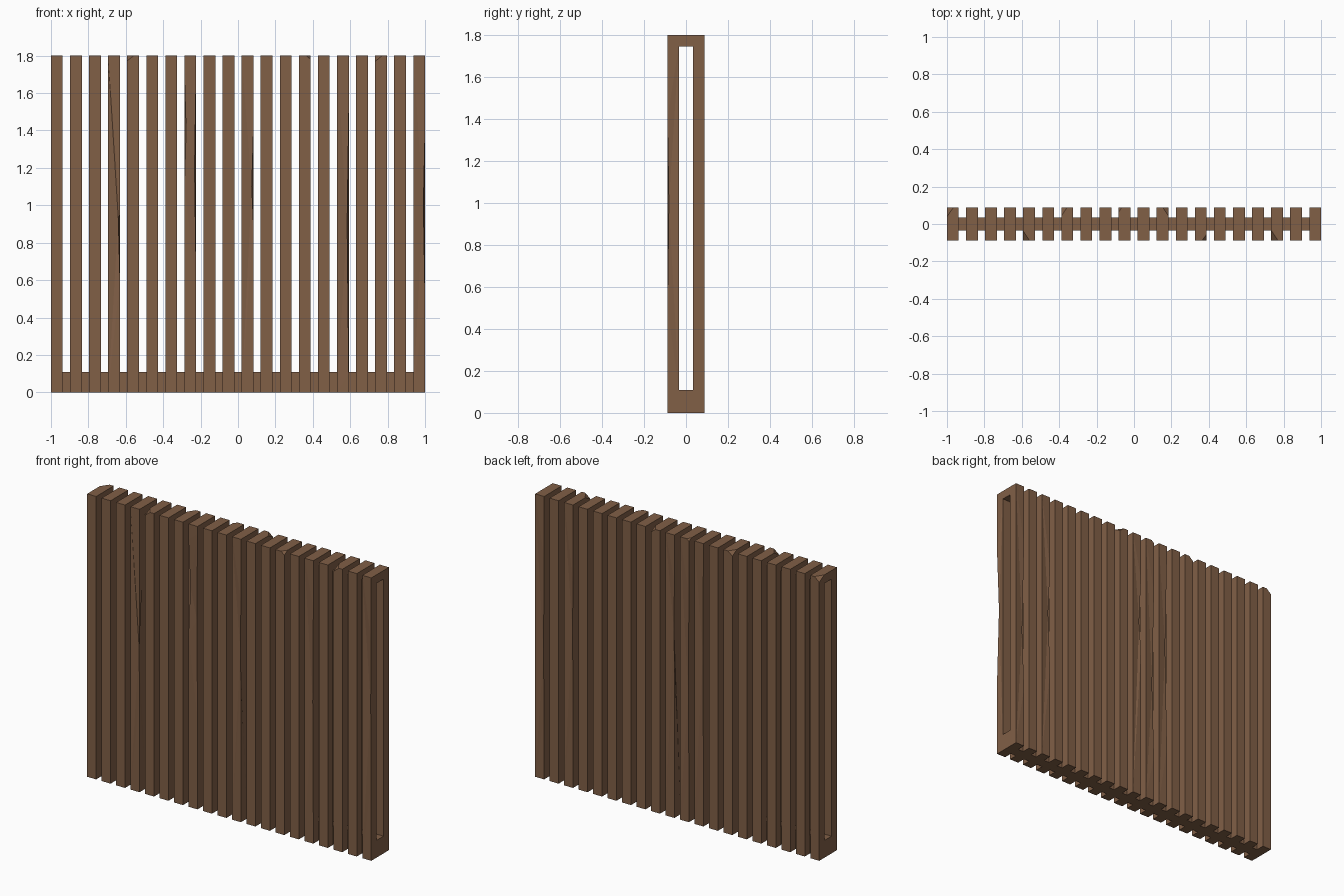
import bpy, bmesh
from mathutils import Vector

if "Cube" in bpy.data.objects:
    bpy.data.objects.remove(bpy.data.objects["Cube"])

COUNT, W, H, D = 20, 0.063, 1.8, 0.0885      # slats, slat width, height, half depth
PITCH = (2 - W) / (COUNT - 1)
HOLE, LOW, HIGH = 0.034, 0.11, 1.745         # half width, bottom and top of the slot

wood = bpy.data.materials.new("brown wood")
wood.diffuse_color = (0.22, 0.115, 0.062, 1)
wood.use_nodes = True
wood.node_tree.nodes["Principled BSDF"].inputs["Base Color"].default_value = wood.diffuse_color

# broken top corners: slat -> (x side, y side, size)
CHIPS = {0: (-1, 1, 1.0), 4: (-1, -1, 1.0), 6: (-1, 1, 0.9), 9: (-1, 1, 0.5),
         11: (1, 1, 0.9), 13: (1, -1, 0.7), 17: (-1, -1, 1.1)}
# worn long edges: slat -> list of (x side, y side, z start, z deepest, z end)
WEAR = {3: [(1, -1, 0.6, 0.93, 0.95)], 7: [(1, -1, 0.58, 1.2, 1.75), (-1, -1, 1.1, 1.4, 1.7)],
        8: [(-1, 1, 0.4, 1.1, 1.75)], 9: [(-1, 1, 0.3, 0.8, 1.45)],
        10: [(1, -1, 0.9, 1.1, 1.4), (-1, 1, 1.0, 1.2, 1.5)], 15: [(1, -1, 0.1, 0.9, 1.5)],
        17: [(-1, 1, 0.6, 1.0, 1.3)], 19: [(-1, 1, 0.4, 0.8, 1.4), (1, -1, 0.5, 1.0, 1.4)]}


def finish(bm, name, x):
    bmesh.ops.recalc_face_normals(bm, faces=bm.faces)
    me = bpy.data.meshes.new(name)
    bm.to_mesh(me)
    bm.free()
    me.materials.append(wood)
    ob = bpy.data.objects.new(name, me)
    ob.location.x = x
    bpy.context.collection.objects.link(ob)


def wear_edge(bm, sx, sy, z0, zm, z1):
    """Split one long outer edge and push its middle point inwards."""
    x, y = sx * W / 2, sy * D
    edge = next(e for e in bm.edges if all(
        abs(v.co.x - x) < 1e-4 and abs(v.co.y - y) < 1e-4 for v in e.verts))
    low = min(edge.verts, key=lambda v: v.co.z)
    for z in (z0, zm, z1):
        a, b = low.co.z, edge.other_vert(low).co.z
        new = bmesh.utils.edge_split(edge, low, (z - a) / (b - a))[1]
        if z == zm:
            mid = new
        low = new
        edge = max(new.link_edges, key=lambda e: sum(v.co.z for v in e.verts))
    mid.co.x -= sx * 0.009
    mid.co.y -= sy * 0.007


def chip_corner(bm, sx, sy, s):
    """Slice off one top corner with a slanted plane."""
    dx, dy, dz = 0.034 * s, 0.05 * s, 0.028 * s
    r = bmesh.ops.bisect_plane(
        bm, geom=bm.verts[:] + bm.edges[:] + bm.faces[:],
        plane_co=(sx * (W / 2 - dx), sy * D, H),
        plane_no=Vector((sx / dx, sy / dy, 1 / dz)).normalized(), clear_outer=True)
    edges = [e for e in r["geom_cut"] if isinstance(e, bmesh.types.BMEdge)]
    bmesh.ops.edgeloop_fill(bm, edges=edges)


# slats: upright loops with a tall slot through them
for i in range(COUNT):
    bm = bmesh.new()
    outer = [(-D, 0), (D, 0), (D, H), (-D, H)]
    inner = [(-HOLE, LOW), (HOLE, LOW), (HOLE, HIGH), (-HOLE, HIGH)]
    ring = {(k, s): [bm.verts.new((s * W / 2, y, z)) for y, z in pts]
            for k, pts in enumerate((outer, inner)) for s in (-1, 1)}
    for j in range(4):
        n = (j + 1) % 4
        for p, q in (((0, -1), (0, 1)), ((1, -1), (1, 1)),
                     ((0, -1), (1, -1)), ((0, 1), (1, 1))):
            bm.faces.new((ring[p][j], ring[p][n], ring[q][n], ring[q][j]))
    bmesh.ops.recalc_face_normals(bm, faces=bm.faces)
    for w in WEAR.get(i, []):
        wear_edge(bm, *w)
    if i in CHIPS:
        chip_corner(bm, *CHIPS[i])
    bmesh.ops.triangulate(bm, faces=[f for f in bm.faces if len(f.verts) > 4])
    finish(bm, f"slat_{i + 1:02d}", -1 + W / 2 + i * PITCH)

# bottom rail: spacer blocks joining neighbouring slats
for i in range(COUNT - 1):
    bm = bmesh.new()
    bmesh.ops.create_cube(bm, size=1)
    for v in bm.verts:
        v.co = (v.co.x * (PITCH - W), v.co.y * 2 * HOLE, (v.co.z + 0.5) * LOW)
    finish(bm, f"bottom_rail_{i + 1:02d}", -1 + W / 2 + (i + 0.5) * PITCH)
